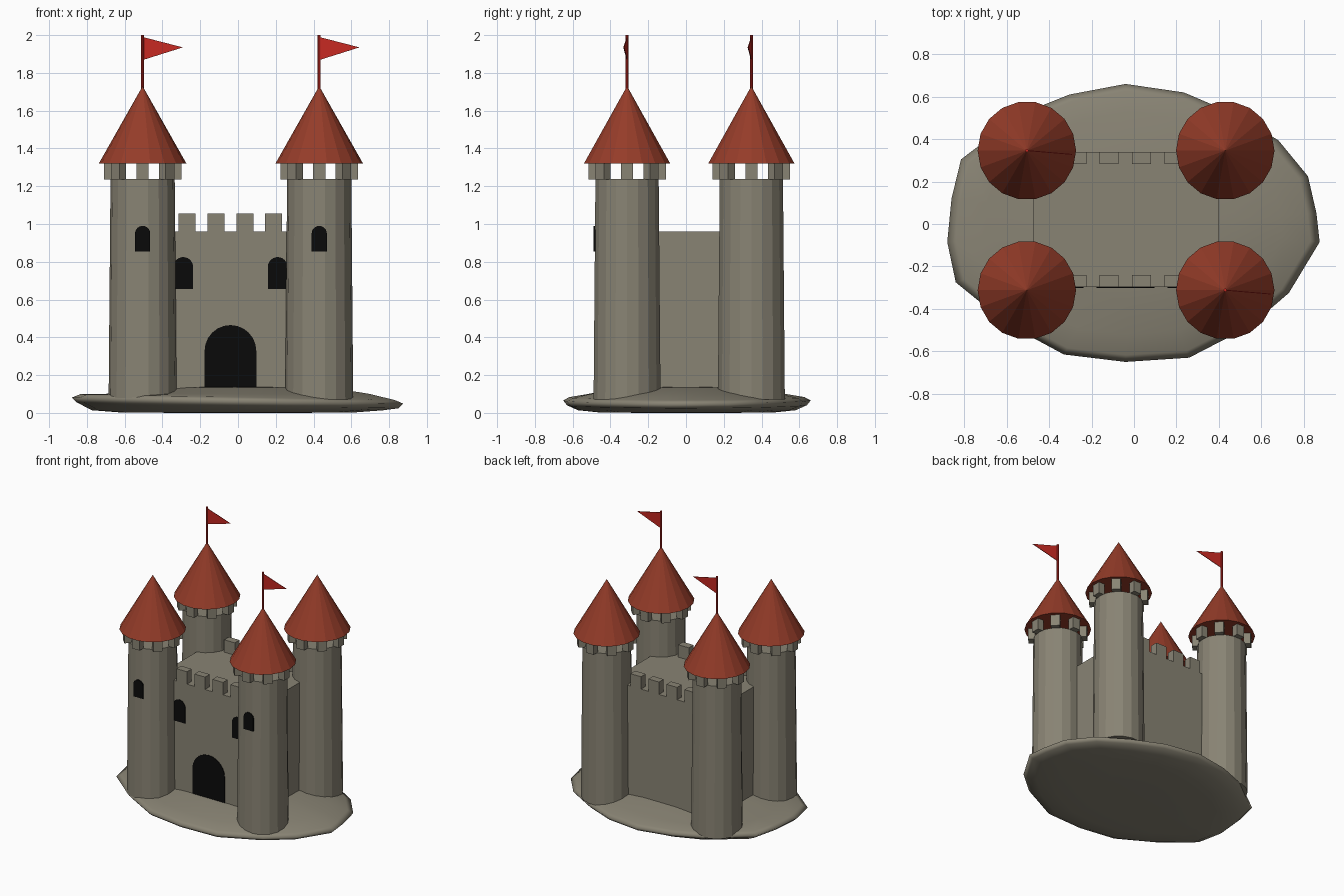
import bpy, bmesh, math
from mathutils import Matrix, Vector

old = bpy.data.objects.get("Cube")
if old:
    bpy.data.objects.remove(old, do_unlink=True)


def material(name, rgb):
    m = bpy.data.materials.new(name)
    m.use_nodes = True
    m.diffuse_color = (*rgb, 1)
    m.node_tree.nodes["Principled BSDF"].inputs["Base Color"].default_value = (*rgb, 1)
    return m


STONE = material("grey stone", (0.25, 0.23, 0.175))
ROOF = material("brick red roof", (0.30, 0.045, 0.022))
FLAG = material("bright red cloth", (0.56, 0.022, 0.016))
DARK = material("black opening", (0.003, 0.003, 0.003))


def finish(name, bm, mat):
    bmesh.ops.recalc_face_normals(bm, faces=bm.faces)
    mesh = bpy.data.meshes.new(name)
    bm.to_mesh(mesh)
    bm.free()
    mesh.materials.append(mat)
    ob = bpy.data.objects.new(name, mesh)
    bpy.context.scene.collection.objects.link(ob)
    return ob


def add_box(bm, lo, hi, turn=Matrix()):
    lo, hi = Vector(lo), Vector(hi)
    bmesh.ops.create_cube(bm, size=1, matrix=turn @ Matrix.Translation((lo + hi) / 2)
                          @ Matrix.Diagonal((*(hi - lo), 1)))


def cone(name, x, y, z0, z1, r0, r1, mat, sides=18):
    bm = bmesh.new()
    place = Matrix.Translation((x, y, (z0 + z1) / 2)) @ Matrix.Rotation(math.pi / 2, 4, "Z")
    bmesh.ops.create_cone(bm, cap_ends=True, segments=sides, radius1=r0, radius2=r1,
                          depth=z1 - z0, matrix=place)
    return finish(name, bm, mat)


def arch(name, x, y, z0, z1, half, thick=0.008):
    """Thin round-topped plate whose front lies at y."""
    bm = bmesh.new()
    steps = 12
    pts = [(x - half, z0), (x + half, z0)]
    for i in range(steps + 1):
        a = math.pi * i / steps
        pts.append((x + half * math.cos(a), z1 - half + half * math.sin(a)))
    face = bm.faces.new([bm.verts.new((px, y, pz)) for px, pz in pts])
    out = bmesh.ops.extrude_face_region(bm, geom=[face])["geom"]
    bmesh.ops.translate(bm, vec=(0, thick, 0),
                        verts=[v for v in out if isinstance(v, bmesh.types.BMVert)])
    return finish(name, bm, DARK)


# Mound: an uneven outline repeated in rings of (scale, height)
outline = [(-0.04, 0.66), (0.235, 0.62), (0.47, 0.52), (0.68, 0.395), (0.82, 0.225),
           (0.86, 0.05), (0.875, -0.085), (0.73, -0.325), (0.55, -0.48), (0.26, -0.63),
           (-0.04, -0.65), (-0.33, -0.615), (-0.6, -0.47), (-0.84, -0.275), (-0.88, -0.085),
           (-0.86, 0.12), (-0.815, 0.305), (-0.53, 0.52), (-0.305, 0.61)]
rings = [(0.3, 0.14), (0.55, 0.135), (0.8, 0.10), (0.95, 0.083), (1.0, 0.065),
         (0.97, 0.04), (0.88, 0.014), (0.7, 0.002), (0.3, 0)]
bm = bmesh.new()
loops = []
for s, z in rings:
    tilt = 0.018 if s > 0.9 else 0
    loops.append([bm.verts.new((s * x, s * y, z - tilt * x)) for x, y in outline])
n = len(outline)
for a, b in zip(loops, loops[1:]):
    for i in range(n):
        j = (i + 1) % n
        bm.faces.new((a[i], a[j], b[j], b[i]))
bm.faces.new(loops[0])
bm.faces.new(loops[-1])
mound = finish("mound", bm, STONE)
mound.data.polygons.foreach_set("use_smooth", [True] * len(mound.data.polygons))

# Keep with battlements on the front and back walls
X0, X1, Y0, Y1, TOP = -0.475, 0.40, -0.297, 0.34, 0.96
bm = bmesh.new()
add_box(bm, (X0, Y0, 0.06), (X1, Y1, TOP))
finish("keep", bm, STONE)
for side, ya in (("front", Y0), ("back", Y1 - 0.057)):
    bm = bmesh.new()
    for i in range(4):
        x = -0.27 + 0.153 * i
        add_box(bm, (x - 0.045, ya, TOP), (x + 0.045, ya + 0.057, 1.055))
    finish(side + "_battlements", bm, STONE)

# Gate and wall windows
MID = -0.04
arch("gate", MID, Y0 - 0.004, 0.12, 0.465, 0.137)
for side, s in (("right", -1), ("left", 1)):
    arch(side + "_wall_window", MID + s * 0.25, Y0 - 0.004, 0.655, 0.825, 0.052)

# Towers, each with a ring of merlons and a pointed roof
for side, x in (("right", -0.505), ("left", 0.43)):
    for end, y in (("front", -0.312), ("back", 0.346)):
        name = f"{end}_{side}_"
        cone(name + "tower", x, y, 0.07, 1.237, 0.18, 0.17, STONE)
        cone(name + "roof", x, y, 1.32, 1.73, 0.232, 0, ROOF)
        bm = bmesh.new()
        for k in range(8):
            turn = Matrix.Translation((x, y, 0)) @ Matrix.Rotation(k * math.pi / 4, 4, "Z")
            add_box(bm, (0.155, -0.032, 1.235), (0.205, 0.032, 1.322), turn)
        finish(name + "merlons", bm, STONE)
        if end == "front":
            arch(name + "window", x, y - 0.177, 0.855, 0.99, 0.04, 0.0095)
        # Flags fly from one diagonal pair
        if (end == "front") == (side == "left"):
            cone(name + "flagpole", x, y, 1.70, 2.0, 0.008, 0.008, FLAG, 8)
            bm = bmesh.new()
            tri = [(x, y, 1.99), (x, y, 1.868), (x + 0.213, y - 0.018, 1.935)]
            bm.faces.new([bm.verts.new(p) for p in tri])
            flag = finish(name + "flag", bm, FLAG)
            solid = flag.modifiers.new("thickness", "SOLIDIFY")
            solid.thickness = 0.004
            solid.offset = 0
